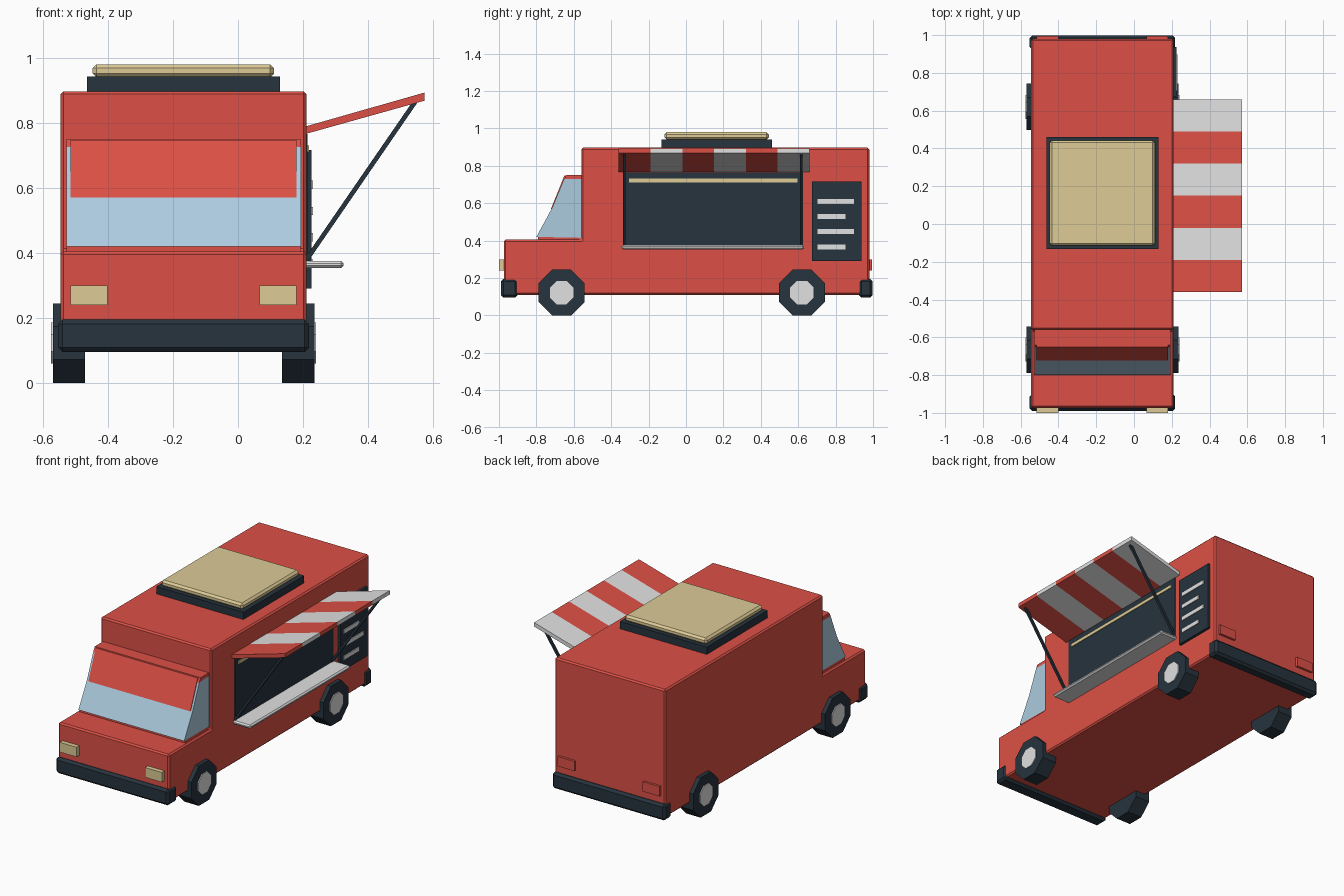
import bpy
import bmesh
import math
from mathutils import Vector

cube = bpy.data.objects.get("Cube")
if cube:
    bpy.data.objects.remove(cube, do_unlink=True)


def srgb(v):
    v /= 255
    return v / 12.92 if v <= 0.04045 else ((v + 0.055) / 1.055) ** 2.4


def material(name, *rgb):
    m = bpy.data.materials.new(name)
    m.use_nodes = True
    col = [srgb(c) for c in rgb] + [1]
    m.diffuse_color = col
    m.node_tree.nodes["Principled BSDF"].inputs["Base Color"].default_value = col
    return m


RED = material("red paint", 221, 80, 70)
DARK = material("dark trim", 38, 51, 61)
WHITE = material("off white", 225, 225, 225)
TAN = material("pale tan", 221, 203, 150)
GLASS = material("blue glass", 172, 203, 223)


def finish(name, bm, *mats):
    bmesh.ops.recalc_face_normals(bm, faces=bm.faces)
    mesh = bpy.data.meshes.new(name)
    bm.to_mesh(mesh)
    bm.free()
    for m in mats:
        mesh.materials.append(m)
    ob = bpy.data.objects.new(name, mesh)
    bpy.context.scene.collection.objects.link(ob)
    return ob


def add_bevel(ob, width):
    if width:
        mod = ob.modifiers.new("bevel", "BEVEL")
        mod.width = width
        mod.segments = 1
    return ob


def box(name, xs, ys, zs, mat, bevel=0.0):
    """Box given by its low and high limits on each axis."""
    bm = bmesh.new()
    bmesh.ops.create_cube(bm, size=1)
    for v in bm.verts:
        v.co = [lim[1] if c > 0 else lim[0] for c, lim in zip(v.co, (xs, ys, zs))]
    return add_bevel(finish(name, bm, mat), bevel)


def prism(name, rings, *mats):
    """Closed solid through a row of matching cross-sections."""
    bm = bmesh.new()
    loops = [[bm.verts.new(p) for p in ring] for ring in rings]
    bm.faces.new(loops[0])
    bm.faces.new(loops[-1])
    n = len(loops[0])
    for a, b in zip(loops, loops[1:]):
        for i in range(n):
            j = (i + 1) % n
            bm.faces.new((a[i], a[j], b[j], b[i]))
    return finish(name, bm, *mats)


def side_prism(name, profile, xs, mat):
    return prism(name, [[(x, y, z) for y, z in profile] for x in xs], mat)


LEFT, RIGHT = 0.21, -0.545
MID = (LEFT + RIGHT) / 2

# Body and bonnet as one stepped shell
body = side_prism("body_shell", [(-0.973, 0.11), (0.98, 0.11), (0.98, 0.897),
                                 (-0.56, 0.897), (-0.56, 0.405), (-0.973, 0.405)],
                  (RIGHT, LEFT), RED)
add_bevel(body, 0.009)

# Cab with sloped windscreen, sill, roof and painted upper band
CAB = (-0.528, 0.193)
side_prism("cab_glass", [(-0.55, 0.415), (-0.8, 0.42), (-0.716, 0.575),
                         (-0.652, 0.73), (-0.55, 0.73)], CAB, GLASS)
box("cab_sill", CAB, (-0.79, -0.55), (0.4, 0.42), RED)
side_prism("cab_roof", [(-0.55, 0.725), (-0.655, 0.725), (-0.64, 0.75), (-0.55, 0.75)],
           CAB, RED)
side_prism("windscreen_band", [(-0.722, 0.57), (-0.714, 0.57), (-0.64, 0.748),
                               (-0.65, 0.748)], (-0.515, 0.18), RED)

# Bumpers
box("front_bumper", (-0.553, 0.218), (-0.99, -0.9), (0.095, 0.195), DARK, 0.014)
box("rear_bumper", (-0.553, 0.218), (0.925, 0.998), (0.095, 0.195), DARK, 0.014)

# Lights and wheels, one of each per side
for side, s in (("right", -1), ("left", 1)):
    lamp = sorted((MID + s * 0.233, MID + s * 0.348))
    box(side + "_headlight", lamp, (-1.0, -0.96), (0.24, 0.3), TAN)
    box(side + "_tail_light", lamp, (0.96, 0.994), (0.24, 0.3), RED)
    for end, y in (("front", -0.665), ("rear", 0.62)):
        for part, flat, inner, outer, mat in (("tyre", 0.1225, 0.303, 0.402, DARK),
                                              ("hub", 0.063, 0.38, 0.408, WHITE)):
            r = flat / math.cos(math.pi / 8)
            angles = [math.pi / 8 + k * math.pi / 4 for k in range(8)]
            ring = [(y + r * math.cos(a), 0.1225 + r * math.sin(a)) for a in angles]
            side_prism(f"{end}_{side}_{part}", ring,
                       (MID + s * inner, MID + s * outer), mat)

# Roof hatch
box("hatch_frame", (-0.464, 0.129), (-0.132, 0.46), (0.89, 0.942), DARK)
box("hatch_lid", (-0.447, 0.111), (-0.115, 0.443), (0.94, 0.98), TAN, 0.012)

# Serving window with its light strip and counter
box("serving_window", (0.2, 0.214), (-0.335, 0.625), (0.37, 0.765), DARK)
box("window_light_strip", (0.205, 0.219), (-0.305, 0.595), (0.711, 0.731), TAN)
box("counter", (0.2, 0.325), (-0.345, 0.632), (0.353, 0.376), WHITE, 0.008)

# Menu board with four lines of alternating length
box("menu_board", (0.2, 0.226), (0.675, 0.937), (0.29, 0.717), DARK)
for i in range(4):
    z = 0.61 - i * 0.081
    end = 0.853 if i % 2 else 0.898
    box(f"menu_line_{i + 1}", (0.22, 0.231), (0.703, end), (z - 0.013, z + 0.013), WHITE)

# Striped awning
section = [(0.205, 0.765), (0.573, 0.868), (0.573, 0.893), (0.205, 0.788)]
cuts = [-0.36 + 0.17 * i for i in range(7)]
awning = prism("awning", [[(x, y, z) for x, z in section] for y in cuts], RED, WHITE)
for f in awning.data.polygons:
    f.material_index = int((f.center.y + 0.3599) / 0.17 + 1e-4) % 2 if f.center.y < 0.65 else 1

# Awning struts
for name, y in (("front_strut", -0.33), ("rear_strut", 0.617)):
    lo, hi = Vector((0.208, y, 0.375)), Vector((0.545, y, 0.865))
    w = (hi - lo).normalized().cross(Vector((0, 1, 0))) * 0.007
    d = Vector((0, 0.007, 0))
    prism(name, [[p + w + d, p + w - d, p - w - d, p - w + d] for p in (lo, hi)], DARK)
